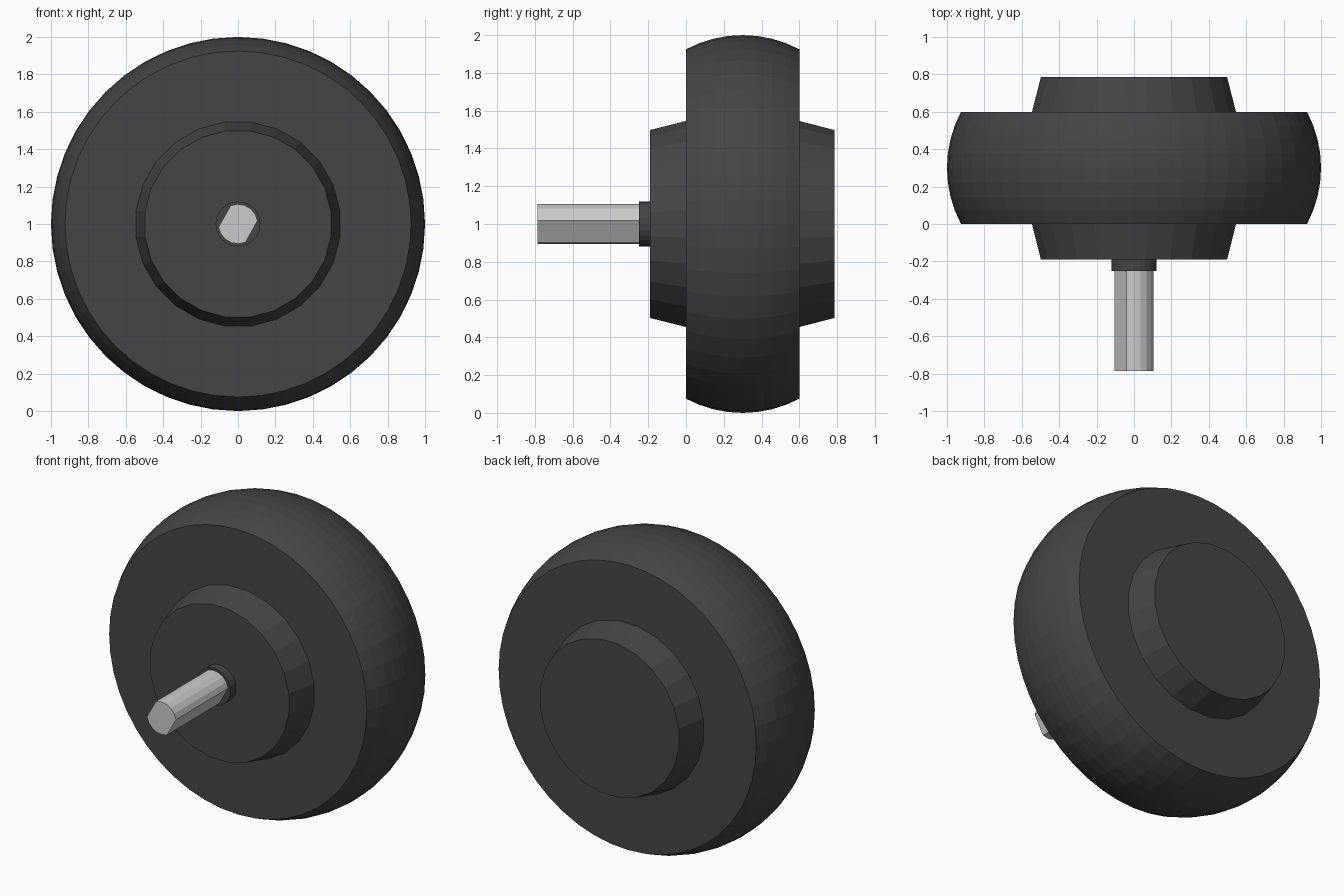
import bpy, bmesh, math

if "Cube" in bpy.data.objects:
    bpy.data.objects.remove(bpy.data.objects["Cube"])

dark = bpy.data.materials.new("dark_rubber")
dark.diffuse_color = (0.06, 0.06, 0.06, 1)
dark.use_nodes = True
dark.node_tree.nodes["Principled BSDF"].inputs["Base Color"].default_value = dark.diffuse_color


def make_object(name, bm, material=None):
    bmesh.ops.remove_doubles(bm, verts=bm.verts, dist=1e-5)
    bmesh.ops.recalc_face_normals(bm, faces=bm.faces)
    mesh = bpy.data.meshes.new(name)
    bm.to_mesh(mesh)
    bm.free()
    obj = bpy.data.objects.new(name, mesh)
    bpy.context.collection.objects.link(obj)
    obj.location.z = 1
    if material:
        mesh.materials.append(material)
    return obj


def loft(bm, rings):
    """Bridge rings of points and cap both ends."""
    rows = [[bm.verts.new(p) for p in ring] for ring in rings]
    n = len(rows[0])
    for a, b in zip(rows, rows[1:]):
        for i in range(n):
            j = (i + 1) % n
            bm.faces.new((a[i], a[j], b[j], b[i]))
    bm.faces.new(rows[0])
    bm.faces.new(rows[-1])


def lathe(name, profile, sides, phase=0.0):
    """Turn (radius, y) points around the wheel's y axis."""
    bm = bmesh.new()
    angles = [2 * math.pi * (i + phase) / sides for i in range(sides)]
    loft(bm, [[(r * math.cos(a), y, r * math.sin(a)) for a in angles]
              for r, y in profile])
    return make_object(name, bm, dark)


# Tyre with a rounded tread
half, crown = 0.30, 0.075
arc_r = (half ** 2 + crown ** 2) / (2 * crown)
sweep = math.asin(half / arc_r)
steps = 8
tread = []
for i in range(steps + 1):
    t = sweep * (2 * i / steps - 1)
    tread.append((1 - arc_r + arc_r * math.cos(t), 0.3 + arc_r * math.sin(t)))
lathe("tyre", tread, 48)

# Tapered hubs on both sides
lathe("front_hub", [(0.502, -0.19), (0.55, 0.0)], 24, 0.5)
lathe("back_hub", [(0.55, 0.6), (0.502, 0.785)], 24, 0.5)

# Collar around the axle
lathe("axle_collar", [(0.12, -0.25), (0.12, -0.19)], 24)

# Axle: a round bar with two opposite flats
bm = bmesh.new()
section = []
for start in (10, 190):
    for k in range(6):
        a = math.radians(start + 102 * k / 5)
        section.append((0.106 * math.cos(a), 0.106 * math.sin(a)))
loft(bm, [[(x, y, z) for x, z in section] for y in (-0.785, -0.19)])
make_object("axle", bm)
